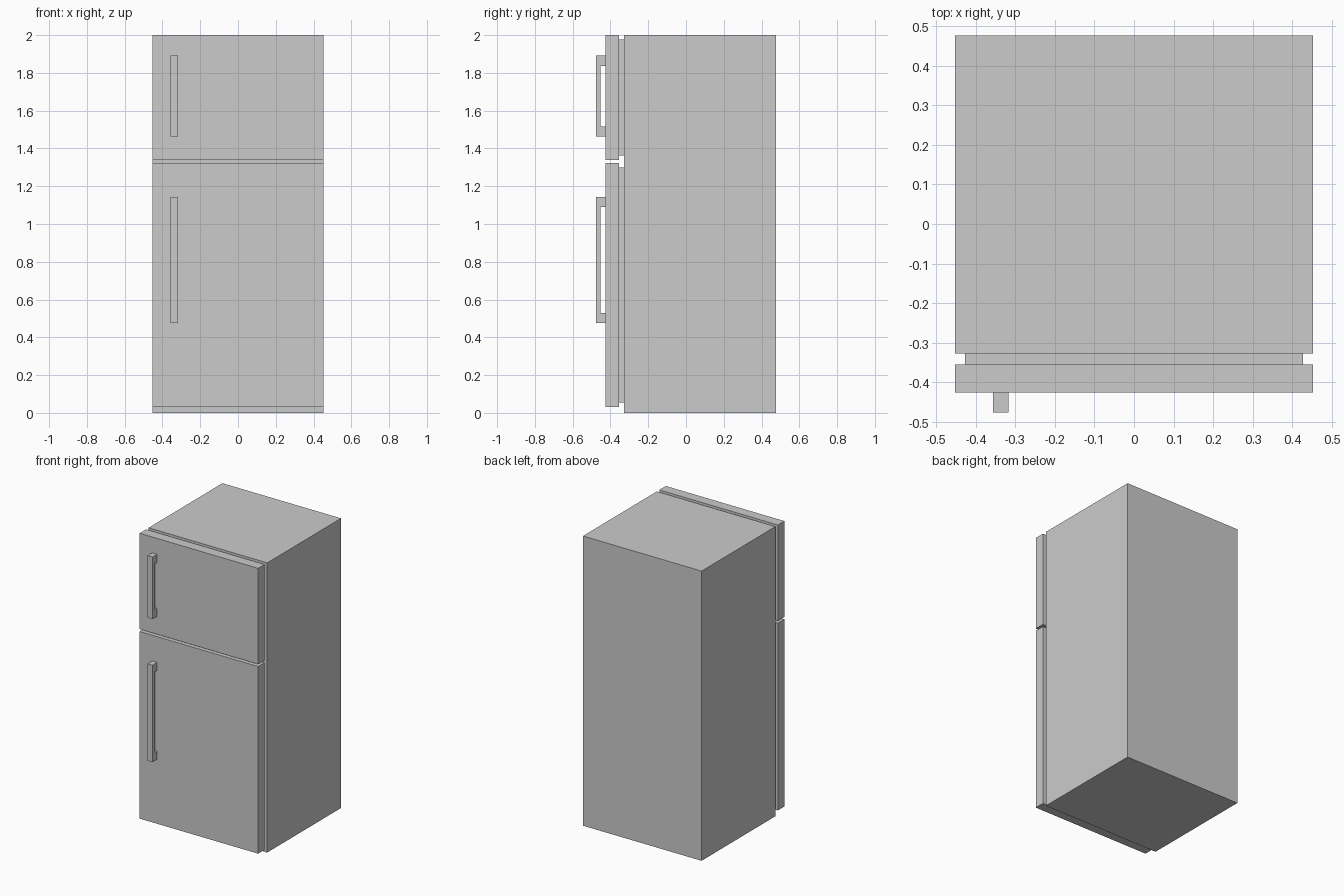
import bpy, bmesh

if "Cube" in bpy.data.objects:
    bpy.data.objects.remove(bpy.data.objects["Cube"])


def prism(name, profile, x0, x1):
    """Extrude a (y, z) outline along x from x0 to x1."""
    bm = bmesh.new()
    face = bm.faces.new([bm.verts.new((x0, y, z)) for y, z in profile])
    ext = bmesh.ops.extrude_face_region(bm, geom=[face])
    verts = [g for g in ext["geom"] if isinstance(g, bmesh.types.BMVert)]
    bmesh.ops.translate(bm, verts=verts, vec=(x1 - x0, 0, 0))
    bmesh.ops.recalc_face_normals(bm, faces=bm.faces)
    mesh = bpy.data.meshes.new(name)
    bm.to_mesh(mesh)
    bm.free()
    obj = bpy.data.objects.new(name, mesh)
    bpy.context.collection.objects.link(obj)
    return obj


def box(name, half_x, y0, y1, z0, z1):
    return prism(name, [(y0, z0), (y1, z0), (y1, z1), (y0, z1)], -half_x, half_x)


WIDTH = 0.453                       # half width of cabinet and doors
BACK, CABINET, SEAL, DOOR, GRIP = 0.477, -0.328, -0.356, -0.427, -0.477

# Cabinet
box("cabinet", WIDTH, CABINET, BACK, 0.0, 2.0)

# Each door: slab, recessed seal behind it, bracket-shaped handle
for label, z0, z1, h0, h1 in (("fridge", 0.03, 1.322, 0.475, 1.144),
                              ("freezer", 1.338, 2.0, 1.462, 1.891)):
    box(label + "_door", WIDTH, DOOR, SEAL, z0, z1)
    box(label + "_door_seal", WIDTH - 0.025, SEAL, CABINET, z0 + 0.025, z1 - 0.022)
    inner, leg = -0.452, 0.055
    prism(label + "_handle",
          [(DOOR, h0), (GRIP, h0), (GRIP, h1), (DOOR, h1),
           (DOOR, h1 - leg), (inner, h1 - leg), (inner, h0 + leg), (DOOR, h0 + leg)],
          -0.357, -0.318)
